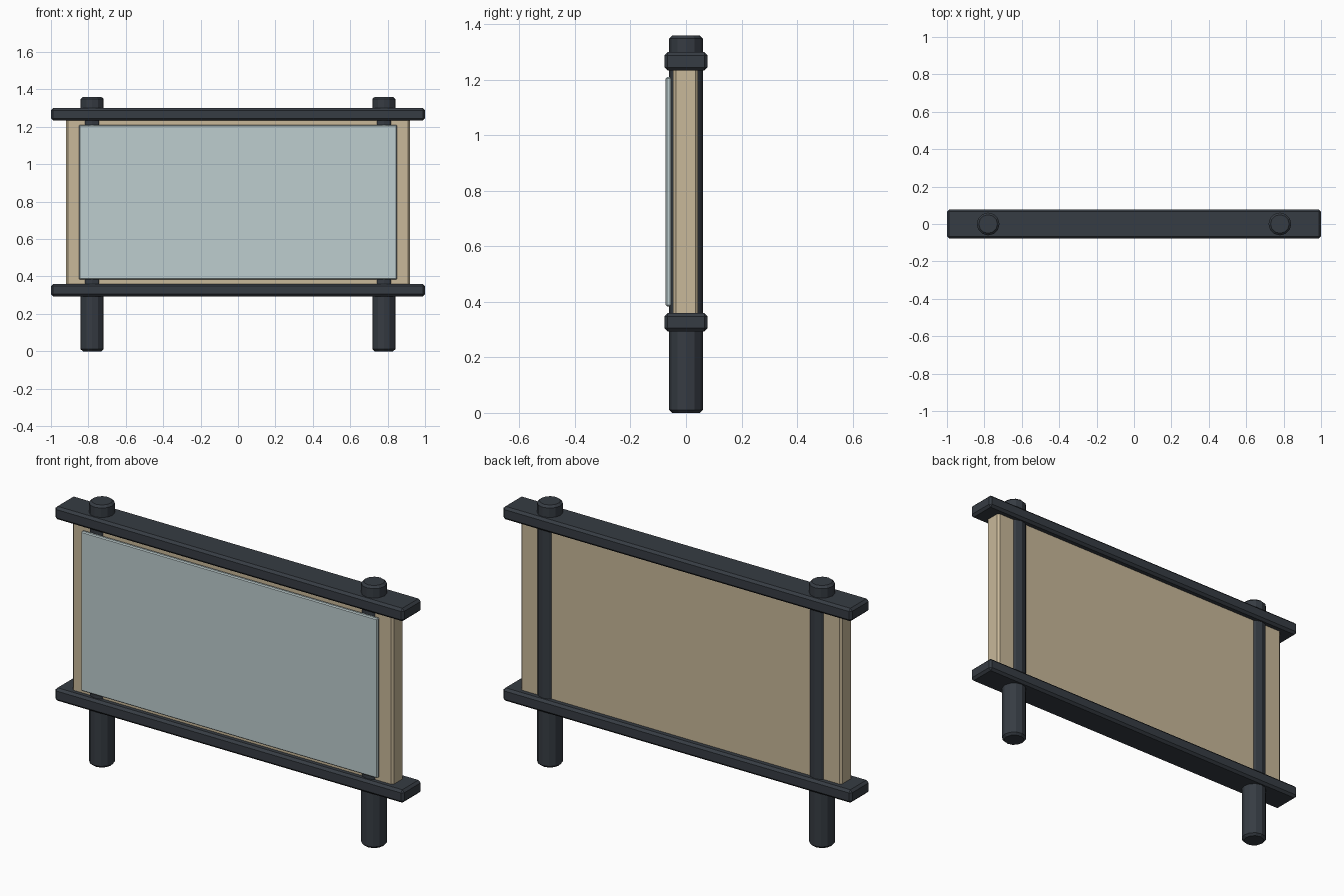
import bpy
import math

if "Cube" in bpy.data.objects:
    bpy.data.objects.remove(bpy.data.objects["Cube"])


def material(name, colour):
    m = bpy.data.materials.new(name)
    m.diffuse_color = (*colour, 1)
    m.use_nodes = True
    m.node_tree.nodes["Principled BSDF"].inputs["Base Color"].default_value = m.diffuse_color
    return m


DARK = material("dark_slate", (0.037, 0.045, 0.056))
TAN = material("tan_board", (0.58, 0.48, 0.32))
PALE = material("pale_blue_grey", (0.51, 0.61, 0.62))


def finish(name, mat, bevel):
    ob = bpy.context.object
    ob.name = name
    ob.data.materials.append(mat)
    mod = ob.modifiers.new("soft_edges", 'BEVEL')
    mod.width = bevel
    mod.segments = 1
    mod.limit_method = 'ANGLE'
    mod.angle_limit = math.radians(40)


def box(name, mat, half_x, y0, y1, z0, z1, bevel):
    bpy.ops.mesh.primitive_cube_add(size=1, location=(0, (y0 + y1) / 2, (z0 + z1) / 2))
    ob = bpy.context.object
    ob.scale = (half_x * 2, y1 - y0, z1 - z0)
    bpy.ops.object.transform_apply(location=False, rotation=False, scale=True)
    finish(name, mat, bevel)


# Round posts, full height
for side, x in (("left", -0.78), ("right", 0.78)):
    bpy.ops.mesh.primitive_cylinder_add(vertices=12, radius=0.061, depth=1.36,
                                        location=(x, 0, 0.68))
    finish(side + "_post", DARK, 0.011)

# Horizontal rails
box("lower_rail", DARK, 1.0, -0.078, 0.078, 0.293, 0.36, 0.012)
box("upper_rail", DARK, 1.0, -0.078, 0.078, 1.233, 1.30, 0.012)

# Backing board between the rails, and the sign face in front of it
box("backing_board", TAN, 0.92, -0.046, 0.044, 0.33, 1.26, 0.01)
box("sign_face", PALE, 0.85, -0.073, -0.053, 0.383, 1.21, 0.005)
